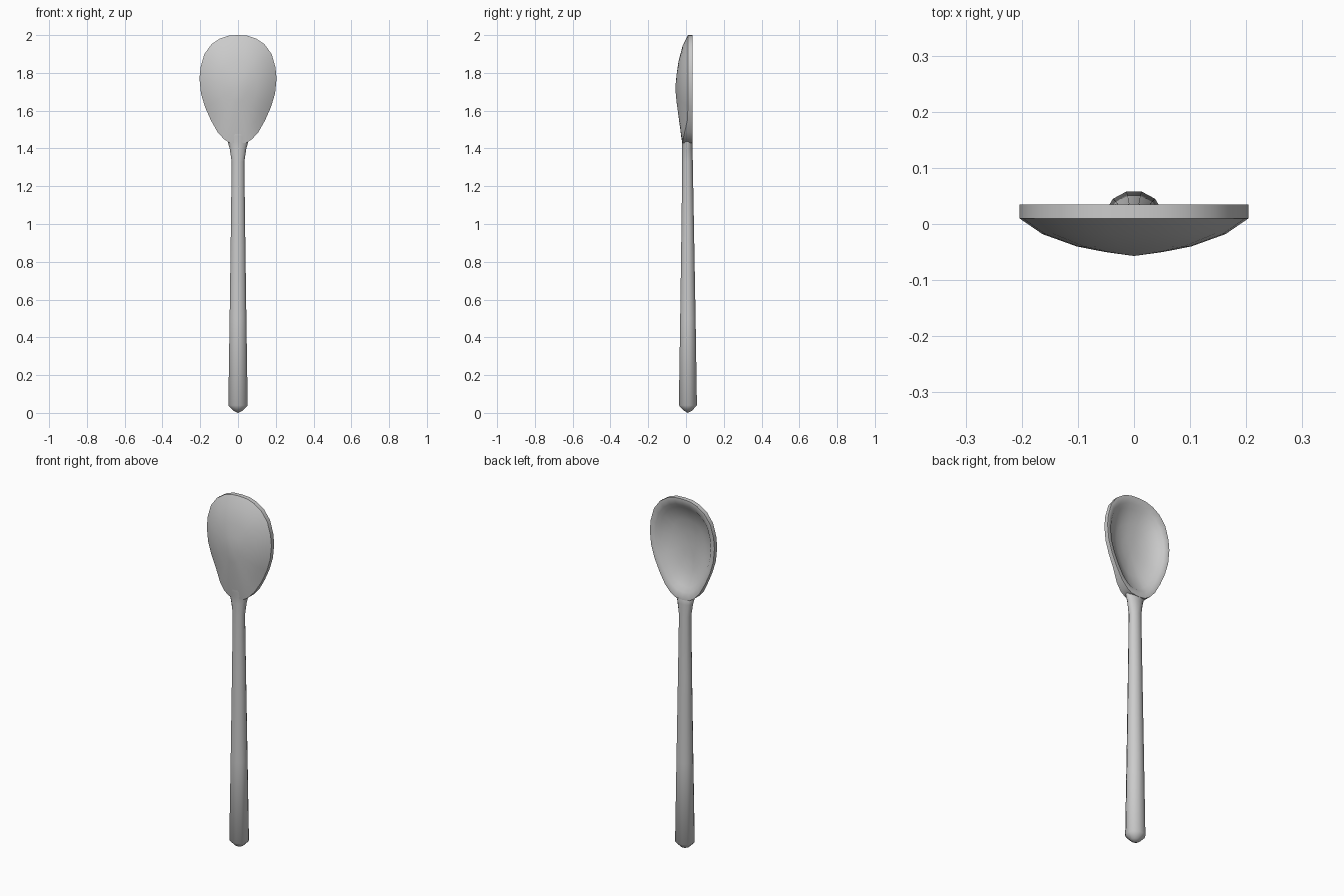
import bpy, bmesh, math
from mathutils import Vector

if "Cube" in bpy.data.objects:
    bpy.data.objects.remove(bpy.data.objects["Cube"])


def loft(name, rings, start, end, angle=40):
    """Skin equal-sized closed rings, fanning the ends to points."""
    bm = bmesh.new()
    rows = [[bm.verts.new(p) for p in r] for r in rings]
    n = len(rows[0])
    for a, b in zip(rows, rows[1:]):
        for i in range(n):
            j = (i + 1) % n
            bm.faces.new((a[i], a[j], b[j], b[i]))
    for row, tip in ((rows[0], start), (rows[-1], end)):
        v = bm.verts.new(tip)
        for i in range(n):
            bm.faces.new((row[i], row[(i + 1) % n], v))
    bmesh.ops.recalc_face_normals(bm, faces=bm.faces)
    mesh = bpy.data.meshes.new(name)
    bm.to_mesh(mesh)
    bm.free()
    ob = bpy.data.objects.new(name, mesh)
    bpy.context.collection.objects.link(ob)
    bpy.ops.object.select_all(action='DESELECT')
    ob.select_set(True)
    bpy.context.view_layer.objects.active = ob
    bpy.ops.object.shade_smooth_by_angle(angle=math.radians(angle))
    return ob


# Bowl: egg outline scaled into concentric shells, outside then cavity
half = [(0.05, 1.997), (0.095, 1.982), (0.14, 1.952), (0.178, 1.90),
        (0.198, 1.83), (0.204, 1.77), (0.196, 1.69), (0.175, 1.62),
        (0.144, 1.55), (0.108, 1.486), (0.075, 1.45), (0.045, 1.43)]
outline = [(0, 2.0)] + half + [(0, 1.425)] + [(-x, z) for x, z in reversed(half)]
ZC = 1.72
# scale, depth, extra depth towards the neck
shells = [(0.25, -0.050, 0), (0.5, -0.040, 0), (0.8, -0.018, 0.010),
          (1.0, 0.010, 0.028), (1.0, 0.035, 0), (0.96, 0.035, 0),
          (0.86, 0.027, 0), (0.78, 0.008, 0), (0.5, -0.019, 0), (0.25, -0.029, 0)]


def shell(s, y, extra):
    ring = []
    for x, z in outline:
        w = max(0.0, min(1.0, (1.56 - z) / 0.12))
        ring.append(Vector((x * s, y - extra * w, ZC + (z - ZC) * s)))
    return ring


loft("spoon_bowl", [shell(*s) for s in shells], (0, -0.057, ZC), (0, -0.032, ZC))

# Handle: tapered twelve-sided rod flaring into the neck
# z, half width, half depth, centre y
sections = [(0.012, 0.025, 0.022, 0.010), (0.04, 0.052, 0.048, 0.010),
            (0.5, 0.045, 0.041, 0.010), (1.0, 0.038, 0.033, 0.009),
            (1.33, 0.034, 0.028, 0.008), (1.40, 0.045, 0.028, 0.007),
            (1.435, 0.055, 0.027, 0.006), (1.465, 0.060, 0.020, -0.006),
            (1.50, 0.045, 0.012, -0.016)]


def section(z, rx, ry, cy, n=12):
    angles = [2 * math.pi * (i + 0.5) / n for i in range(n)]
    return [(rx * 1.02 * math.cos(a), cy + ry * 1.03 * math.sin(a), z) for a in angles]


loft("spoon_handle", [section(*s) for s in sections], (0, 0.010, 0), (0, -0.022, 1.54), 50)
